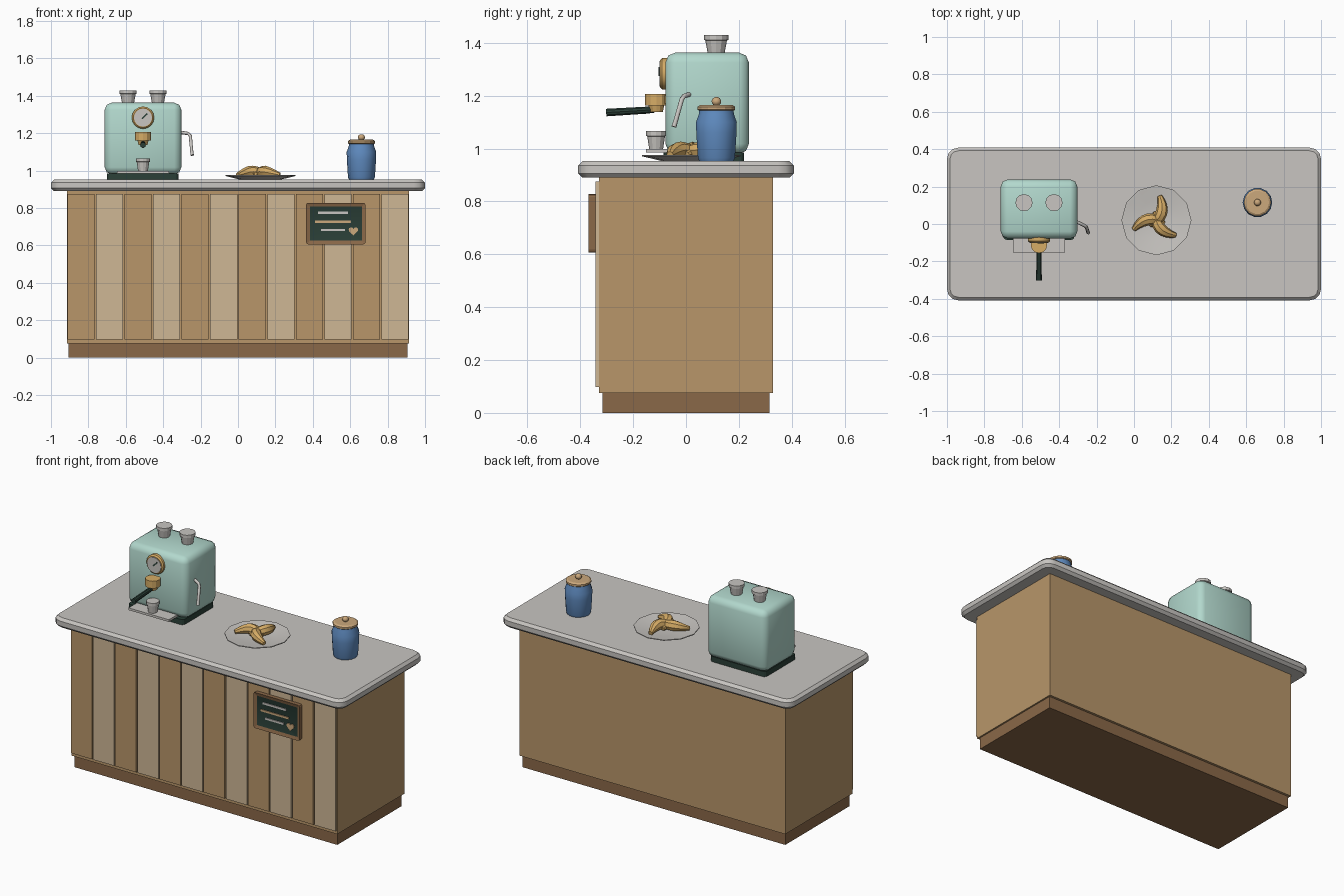
import bpy, bmesh, math
from mathutils import Vector, Matrix

cube = bpy.data.objects.get("Cube")
if cube:
    bpy.data.objects.remove(cube, do_unlink=True)


def material(name, hex_code):
    """One flat material from an sRGB hex colour."""
    srgb = [int(hex_code[i:i + 2], 16) / 255 for i in (0, 2, 4)]
    rgba = [((c + 0.055) / 1.055) ** 2.4 for c in srgb] + [1]
    m = bpy.data.materials.new(name)
    m.use_nodes = True
    m.diffuse_color = rgba
    bsdf = m.node_tree.nodes["Principled BSDF"]
    bsdf.inputs["Base Color"].default_value = rgba
    bsdf.inputs["Roughness"].default_value = 0.7
    return m


WOOD = material("oak wood", "B8966A")
PALE = material("pale wood", "CFB795")
BROWN = material("brown wood", "8A6848")
STONE = material("light grey", "C8C5C1")
MINT = material("mint enamel", "B2D8CD")
DARK = material("dark green", "2B4038")
GOLD = material("golden", "D6AC66")
BLUE = material("blue glaze", "5F8BC0")
TAN = material("tan wood", "CBA87C")


def finish(bm, name, mats, angle=40):
    """Turn a bmesh into an object, smooth below the given angle."""
    bmesh.ops.recalc_face_normals(bm, faces=bm.faces)
    me = bpy.data.meshes.new(name)
    bm.to_mesh(me)
    bm.free()
    for m in mats:
        me.materials.append(m)
    me.shade_smooth()
    me.set_sharp_from_angle(angle=math.radians(angle))
    ob = bpy.data.objects.new(name, me)
    bpy.context.collection.objects.link(ob)
    return ob


def box_mesh(lo, hi, corner=0, axis=2, steps=3):
    """Box between two corners; edges along one axis can be rounded."""
    lo, hi = Vector(lo), Vector(hi)
    bm = bmesh.new()
    bmesh.ops.create_cube(bm, size=1)
    for v in bm.verts:
        v.co = (lo + hi) / 2 + v.co * (hi - lo)
    if corner:
        edges = [e for e in bm.edges
                 if abs((e.verts[0].co - e.verts[1].co).normalized()[axis]) > 0.9]
        bmesh.ops.bevel(bm, geom=edges, offset=corner, segments=steps,
                        profile=0.5, affect='EDGES')
    return bm


def box(name, lo, hi, mat, **kw):
    return finish(box_mesh(lo, hi, **kw), name, [mat], 20)


def chamfer_rims(bm, offset, steps=1):
    """Bevel the top and bottom outlines of an upright block."""
    rims = [e for e in bm.edges
            if sorted(abs(f.normal.z) > 0.9 for f in e.link_faces) == [False, True]]
    bmesh.ops.bevel(bm, geom=rims, offset=offset, segments=steps,
                    profile=0.5, affect='EDGES')


def loft(name, stations, mat, sides=12, axis=None, angle=25):
    """Round rings along (point, radius) stations, capped at both ends."""
    bm = bmesh.new()
    pts = [Vector(p) for p, r in stations]
    rings = []
    for i, (p, r) in enumerate(stations):
        d = Vector(axis) if axis else pts[min(i + 1, len(pts) - 1)] - pts[max(i - 1, 0)]
        q = d.to_track_quat('Z', 'Y')
        turns = [math.tau * k / sides for k in range(sides)]
        rings.append([bm.verts.new(pts[i] + q @ Vector((r * math.cos(t), r * math.sin(t), 0)))
                      for t in turns])
    for a, b in zip(rings, rings[1:]):
        for k in range(sides):
            n = (k + 1) % sides
            bm.faces.new((a[k], a[n], b[n], b[k]))
    bm.faces.new(rings[0])
    bm.faces.new(rings[-1])
    return finish(bm, name, [mat], angle)


def lathe(name, x, y, profile, mat, **kw):
    """Upright turned part from (radius, height) pairs."""
    return loft(name, [((x, y, z), r) for r, z in profile], mat, axis=(0, 0, 1), **kw)


def dial(name, x, z, profile, mat, **kw):
    """Turned part facing the front from (radius, y) pairs."""
    return loft(name, [((x, y, z), r) for r, y in profile], mat, axis=(0, 1, 0), **kw)


# Counter
box("plinth", (-0.905, -0.315, 0), (0.905, 0.315, 0.08), BROWN)
box("cabinet", (-0.915, -0.33, 0.075), (0.915, 0.33, 0.895), WOOD)
COUNT, PITCH = 12, 0.1525
for i in range(COUNT):
    x = (i - COUNT / 2) * PITCH
    box(f"plank_{i + 1}", (x + 0.004, -0.343, 0.097), (x + PITCH - 0.004, -0.328, 0.875),
        PALE if i % 2 else WOOD)
top = box_mesh((-1, -0.408, 0.89), (1, 0.408, 0.952), corner=0.06)
chamfer_rims(top, 0.016)
finish(top, "worktop", [STONE], 35)

# Menu board: framed panel with a recessed front
bm = box_mesh((0.364, -0.368, 0.606), (0.682, -0.342, 0.828), corner=0.012, axis=1, steps=2)
bm.normal_update()
front = [f for f in bm.faces if f.normal.y < -0.9]
bmesh.ops.inset_region(bm, faces=front, thickness=0.02)
front[0].material_index = 1
bmesh.ops.translate(bm, verts=front[0].verts, vec=(0, 0.006, 0))
finish(bm, "menu_board", [BROWN, DARK], 20)
for i, (x0, x1, z, mat) in enumerate([(0.427, 0.588, 0.774, STONE),
                                      (0.412, 0.604, 0.727, TAN),
                                      (0.443, 0.572, 0.683, STONE)]):
    box(f"chalk_line_{i + 1}", (x0, -0.367, z - 0.006), (x1, -0.36, z + 0.006), mat)
bm = bmesh.new()
outline = []
for k in range(20):
    t = math.tau * k / 20
    h = 13 * math.cos(t) - 5 * math.cos(2 * t) - 2 * math.cos(3 * t) - math.cos(4 * t)
    outline.append(bm.verts.new((0.617 + 0.0016 * 16 * math.sin(t) ** 3, -0.368,
                                 0.678 + 0.0016 * h)))
face = bm.faces.new(outline)
back = bmesh.ops.extrude_face_region(bm, geom=[face])["geom"]
bmesh.ops.translate(bm, verts=[g for g in back if isinstance(g, bmesh.types.BMVert)],
                    vec=(0, 0.007, 0))
finish(bm, "chalk_heart", [TAN])

# Coffee machine
MX = -0.508
box("machine_base", (-0.7, -0.085, 0.951), (-0.318, 0.22, 0.985), DARK, corner=0.02)
body = box_mesh((-0.713, -0.078, 0.98), (-0.303, 0.238, 1.363))
bmesh.ops.bevel(body, geom=body.edges[:], offset=0.038, segments=2,
                profile=0.5, affect='EDGES')
finish(body, "machine_body", [MINT], 60)
box("drip_tray", (-0.648, -0.152, 0.985), (-0.37, -0.06, 0.999), STONE)

# Pressure gauge
GZ = 1.283
dial("gauge_ring", MX, GZ, [(0.06, -0.07), (0.06, -0.09), (0.052, -0.098)], GOLD, sides=16)
dial("gauge_face", MX, GZ, [(0.048, -0.08), (0.048, -0.101)], STONE, sides=16)
needle = box_mesh((-0.008, -0.104, -0.004), (0.032, -0.1, 0.004))
bmesh.ops.transform(needle, verts=needle.verts,
                    matrix=Matrix.Translation((MX, 0, GZ)) @ Matrix.Rotation(-0.75, 4, 'Y'))
finish(needle, "gauge_needle", [DARK])

# Brew head and handle
box("brew_mount", (MX - 0.03, -0.11, 1.17), (MX + 0.03, -0.07, 1.2), GOLD)
lathe("brew_head", MX, -0.112, [(0.044, 1.162), (0.044, 1.207)], GOLD)
lathe("filter_cup", MX, -0.112, [(0.024, 1.138), (0.03, 1.164)], GOLD)
loft("filter_handle", [((MX, -0.12, 1.147), 0.012), ((MX, -0.15, 1.145), 0.014),
                       ((MX, -0.302, 1.136), 0.015)], DARK, sides=10)

# Steam wand
loft("steam_wand", [((-0.325, 0.02, 1.207), 0.009), ((-0.265, -0.008, 1.198), 0.009),
                    ((-0.255, -0.016, 1.186), 0.009), ((-0.247, -0.04, 1.1), 0.009),
                    ((-0.245, -0.046, 1.082), 0.01)], STONE, sides=8, angle=50)

# Cups
for name, x, y, z in [("cup_left", -0.428, 0.114, 1.361), ("cup_right", -0.588, 0.114, 1.361),
                      ("cup_on_tray", MX, -0.113, 0.998)]:
    s = 0.82 if name == "cup_on_tray" else 1
    lathe(name, x, y, [(0.032 * s, z), (0.041 * s, z + 0.048), (0.046 * s, z + 0.05),
                       (0.046 * s, z + 0.068)], STONE)

# Plate of pastries
PX, PY = 0.12, 0.02
lathe("plate", PX, PY, [(0.105, 0.951), (0.187, 0.971), (0.187, 0.976), (0.175, 0.975),
                        (0.105, 0.96)], STONE, angle=20)
start, bend, end = Vector((0.018, 0.13)), Vector((0.06, 0.02)), Vector((-0.035, -0.025))
for i in range(3):
    spin = Matrix.Rotation(math.tau * i / 3, 2)
    path = []
    for k in range(9):
        t = k / 8
        p = spin @ (start * (1 - t) ** 2 + bend * 2 * t * (1 - t) + end * t * t)
        swell = math.sin(math.pi * t)
        path.append(((PX + p.x, PY + p.y, 0.976 + 0.018 * swell), 0.013 + 0.019 * swell))
    loft(f"pastry_{i + 1}", path, GOLD, sides=8, angle=30)

# Storage jar
JX, JY = 0.66, 0.115
lathe("jar_body", JX, JY, [(0.066, 0.951), (0.072, 0.965), (0.078, 1.06), (0.079, 1.1),
                           (0.068, 1.13), (0.066, 1.148)], BLUE, sides=14, angle=40)
lathe("jar_lid", JX, JY, [(0.068, 1.143), (0.073, 1.147), (0.073, 1.158), (0.062, 1.165)],
      TAN, sides=14)
lathe("jar_knob", JX, JY, [(0.01, 1.162), (0.018, 1.172), (0.019, 1.18), (0.014, 1.19),
                           (0.006, 1.194)], TAN, sides=10, angle=60)
